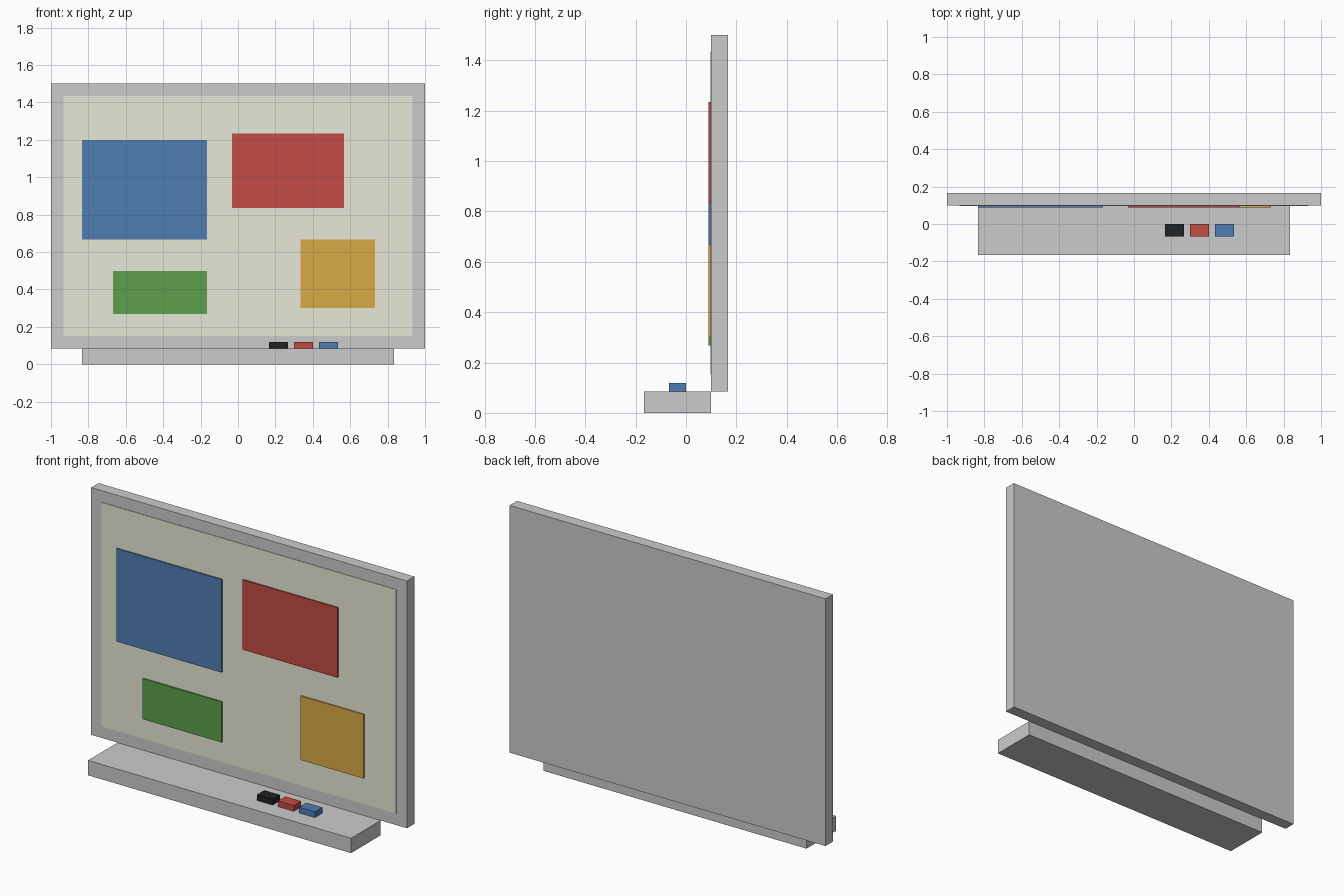
import bpy

if "Cube" in bpy.data.objects:
    bpy.data.objects.remove(bpy.data.objects["Cube"])


def material(name, rgb):
    mat = bpy.data.materials.new(name)
    mat.diffuse_color = (*rgb, 1)
    mat.use_nodes = True
    mat.node_tree.nodes["Principled BSDF"].inputs["Base Color"].default_value = mat.diffuse_color
    return mat


def box(name, x, y, z, mat=None):
    """Box from (min, max) ranges on each axis."""
    bpy.ops.mesh.primitive_cube_add(size=1, location=[sum(r) / 2 for r in (x, y, z)])
    ob = bpy.context.object
    ob.name = name
    ob.scale = [r[1] - r[0] for r in (x, y, z)]
    bpy.ops.object.transform_apply(location=False, rotation=False, scale=True)
    if mat:
        ob.data.materials.append(mat)
    return ob


cream = material("cream", (0.80, 0.80, 0.68))
blue = material("blue", (0.08, 0.20, 0.45))
red = material("red", (0.55, 0.07, 0.06))
green = material("green", (0.11, 0.35, 0.07))
yellow = material("yellow", (0.70, 0.40, 0.06))
black = material("black", (0.015, 0.016, 0.018))

# Board body and writing surface
FRAME_Y, SURFACE_Y, PAPER_Y = 0.1, 0.097, 0.089
TRAY_TOP = 0.085
box("board_frame", (-1, 1), (FRAME_Y, 0.167), (TRAY_TOP, 1.5))
box("writing_surface", (-0.933, 0.933), (SURFACE_Y, FRAME_Y + 0.01), (0.152, 1.434), cream)

# Pinned papers
papers = [
    ("blue_paper", (-0.833, -0.167), (0.668, 1.2), blue),
    ("red_paper", (-0.033, 0.567), (0.835, 1.235), red),
    ("green_paper", (-0.667, -0.167), (0.268, 0.5), green),
    ("yellow_paper", (0.333, 0.733), (0.302, 0.668), yellow),
]
for name, x, z, mat in papers:
    box(name, x, (PAPER_Y, SURFACE_Y), z, mat)

# Tray at the foot of the board
box("tray", (-0.833, 0.833), (-0.167, FRAME_Y), (0, TRAY_TOP))

# Row of markers on the tray
for i, mat in enumerate((black, red, blue)):
    x = 0.167 + i * 0.1333
    box(f"{mat.name}_marker", (x, x + 0.1), (-0.067, 0), (TRAY_TOP, 0.118), mat)
